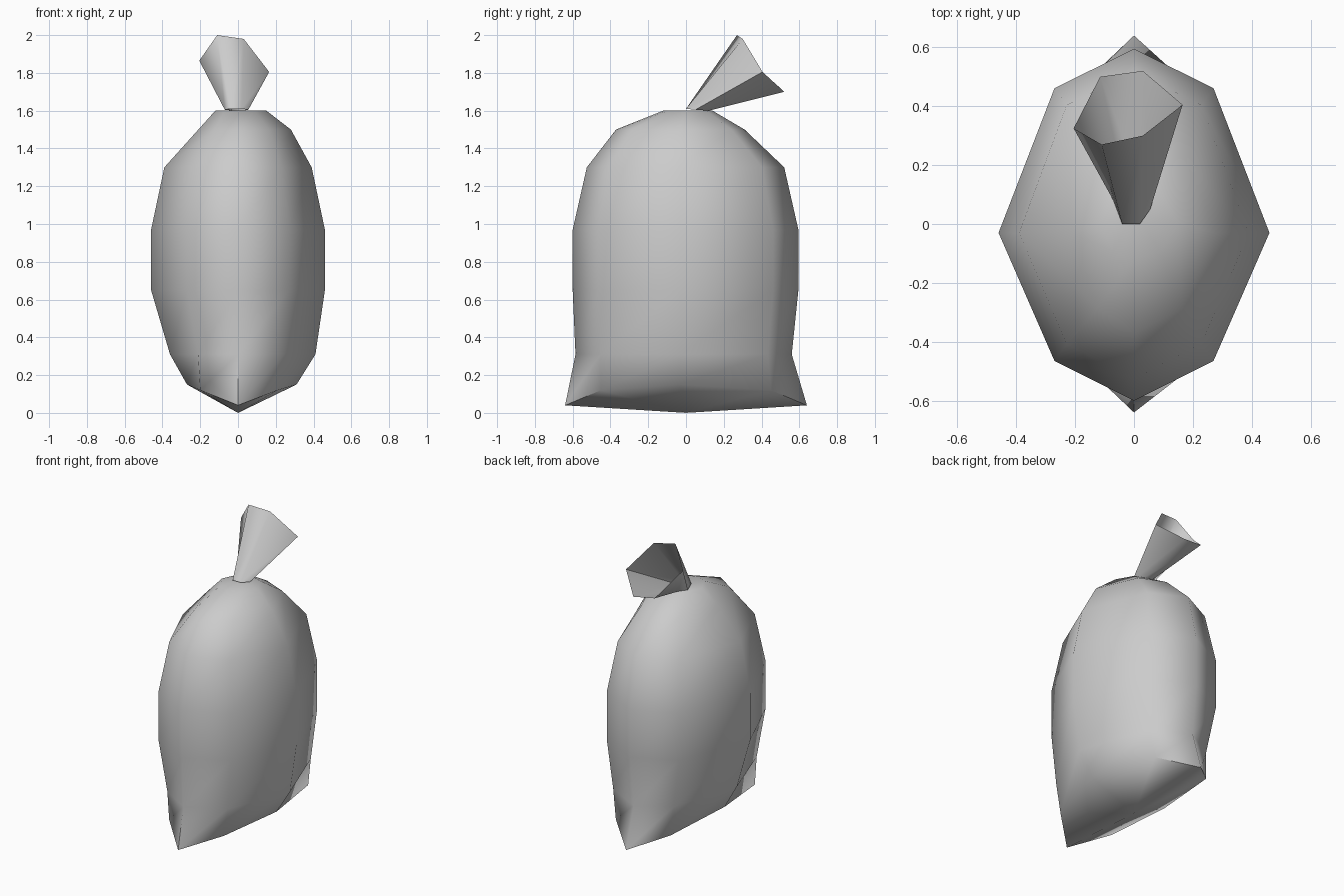
import bpy
import math

cube = bpy.data.objects.get("Cube")
if cube:
    bpy.data.objects.remove(cube, do_unlink=True)

# Plain grey cloth
cloth = bpy.data.materials.new("grey_cloth")
cloth.use_nodes = True
grey = (0.6, 0.6, 0.6, 1)
cloth.diffuse_color = grey
cloth.node_tree.nodes["Principled BSDF"].inputs["Base Color"].default_value = grey


def loft(name, rings, bottom=None, top=None, angle=70):
    """Skin equal rings, with optional fans to a bottom and a top point."""
    n = len(rings[0])
    verts = [v for ring in rings for v in ring]
    faces = []
    for r in range(len(rings) - 1):
        for i in range(n):
            j = (i + 1) % n
            a, b = r * n, (r + 1) * n
            faces.append((a + i, a + j, b + j, b + i))
    last = (len(rings) - 1) * n
    if bottom:
        verts.append(bottom)
        faces += [((i + 1) % n, i, len(verts) - 1) for i in range(n)]
    if top:
        verts.append(top)
        faces += [(last + i, last + (i + 1) % n, len(verts) - 1) for i in range(n)]
    mesh = bpy.data.meshes.new(name)
    mesh.from_pydata(verts, [], faces)
    mesh.materials.append(cloth)
    obj = bpy.data.objects.new(name, mesh)
    bpy.context.collection.objects.link(obj)
    bpy.ops.object.select_all(action="DESELECT")
    obj.select_set(True)
    bpy.context.view_layer.objects.active = obj
    bpy.ops.object.shade_smooth_by_angle(angle=math.radians(angle))
    return obj


def sack_ring(z, left, right, front, back):
    """Eight-sided section: pointed sides and blunt front and back."""
    kx, ky, mid = 0.587, 0.775, -0.03 if front > 0.3 else 0
    return [(0, -front, z), (right * kx, -front * ky, z), (right, mid, z),
            (right * kx, back * ky, z), (0, back, z), (-left * kx, back * ky, z),
            (-left, mid, z), (-left * kx, -front * ky, z)]


# Bottom seam with pulled-out front and back corners
seam = [(0, -0.64, 0.04), (0.21, -0.45, 0.12), (0.31, -0.03, 0.15),
        (0.21, 0.45, 0.12), (0, 0.64, 0.04), (-0.2, 0.45, 0.12),
        (-0.27, -0.03, 0.15), (-0.2, -0.45, 0.12)]

# Sack body: height, then reach to each side, front and back
sections = [
    (0.31, 0.36, 0.41, 0.585, 0.56),
    (0.65, 0.46, 0.46, 0.60, 0.595),
    (0.97, 0.46, 0.46, 0.60, 0.595),
    (1.30, 0.39, 0.39, 0.525, 0.52),
    (1.50, 0.21, 0.28, 0.37, 0.31),
    (1.60, 0.12, 0.15, 0.12, 0.14),
]
loft("sack_body", [seam] + [sack_ring(*s) for s in sections],
     bottom=(0, 0, 0), top=(0, 0.05, 1.6))

# Gathered neck flaring to an open mouth
neck = [(-0.04, 0.0, 1.61), (0.02, 0.0, 1.61), (0.055, 0.05, 1.605),
        (0.03, 0.12, 1.6), (-0.03, 0.12, 1.6), (-0.07, 0.08, 1.605)]
mouth = [(-0.11, 0.27, 2.0), (0.03, 0.30, 1.98), (0.165, 0.405, 1.805),
         (0.03, 0.52, 1.70), (-0.115, 0.50, 1.72), (-0.205, 0.325, 1.865)]
loft("sack_mouth", [neck, mouth])
